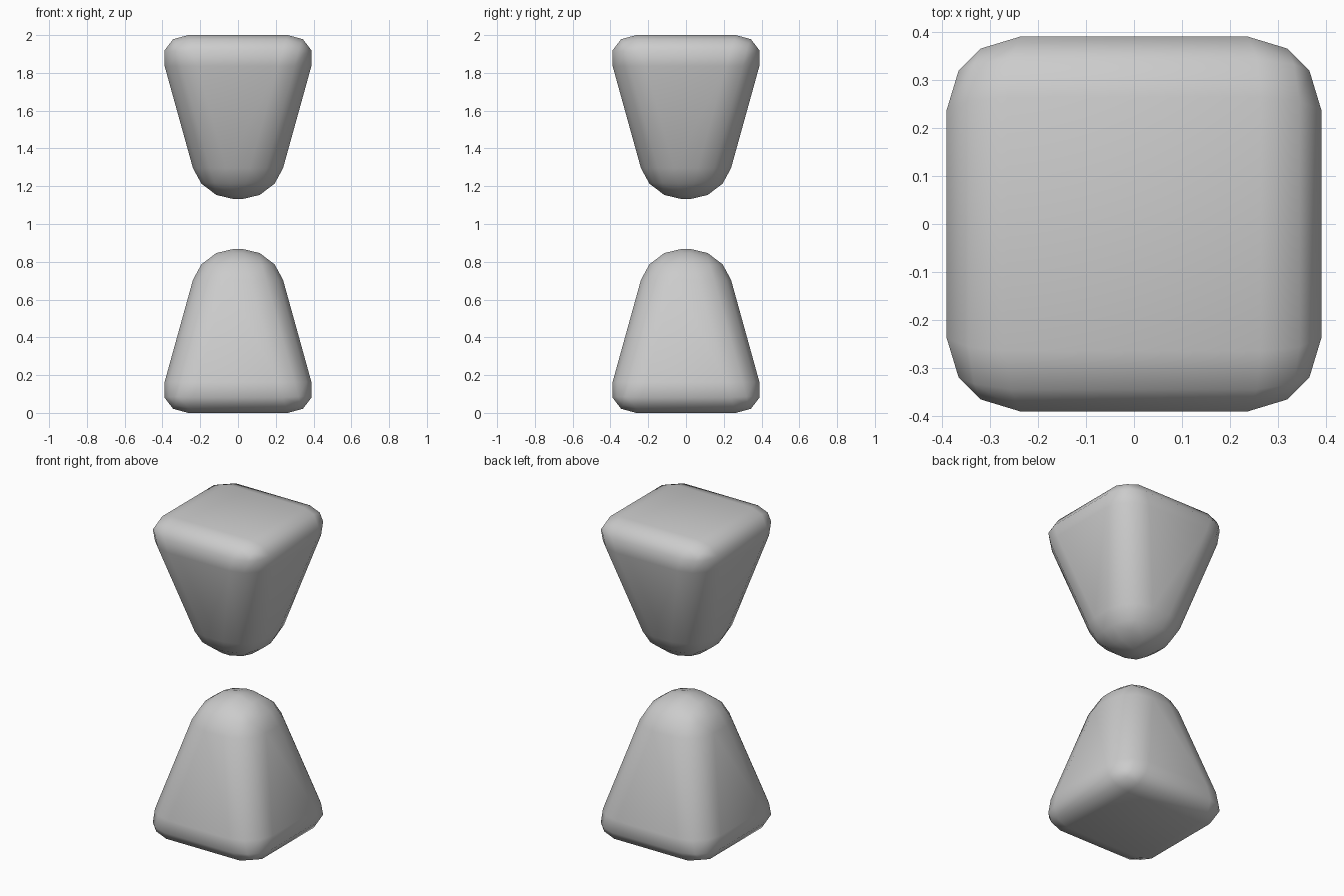
import bpy, bmesh

if "Cube" in bpy.data.objects:
    bpy.data.objects.remove(bpy.data.objects["Cube"])

BASE, TIP, HEIGHT, ROUND = 0.434, 0.193, 0.868, 0.17


def rounded_frustum(name, flip):
    # Cube tapered into a square frustum, optionally turned upside down about z = 1
    bm = bmesh.new()
    bmesh.ops.create_cube(bm, size=2)
    for v in bm.verts:
        half = TIP if v.co.z > 0 else BASE
        z = HEIGHT if v.co.z > 0 else 0.0
        v.co = (v.co.x * half, v.co.y * half, 2 - z if flip else z)
    bmesh.ops.recalc_face_normals(bm, faces=bm.faces[:])

    # Soft three-segment rounding on every edge
    bmesh.ops.bevel(bm, geom=bm.edges[:], offset=ROUND, offset_type='OFFSET',
                    segments=3, profile=0.5, affect='EDGES', clamp_overlap=True)
    for f in bm.faces:
        f.smooth = True
    mesh = bpy.data.meshes.new(name)
    bm.to_mesh(mesh)
    bm.free()
    obj = bpy.data.objects.new(name, mesh)
    bpy.context.collection.objects.link(obj)
    return obj


# Lower block points up, upper block hangs above it pointing down
rounded_frustum("lower_block", False)
rounded_frustum("upper_block", True)
